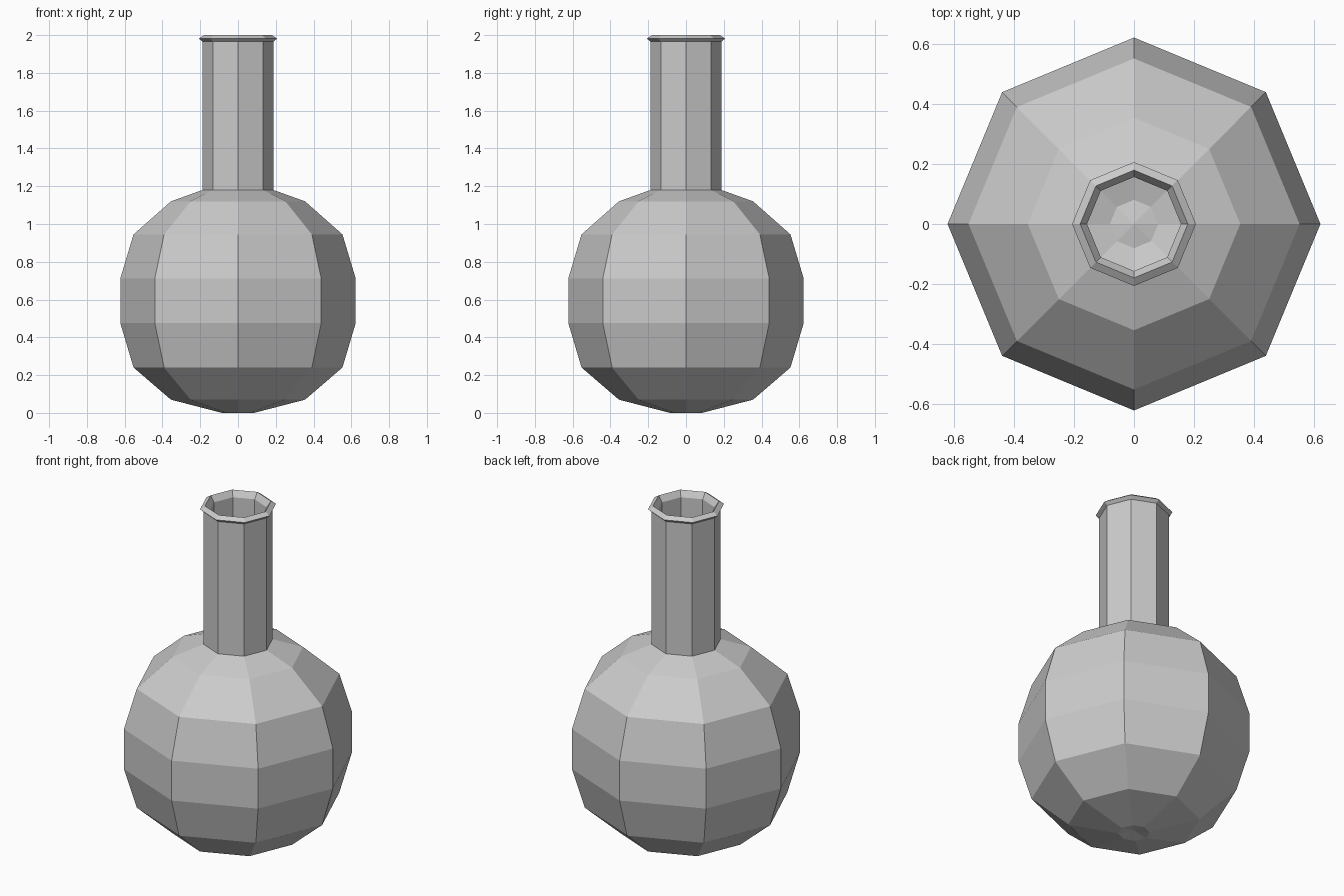
import bpy, bmesh, math

if "Cube" in bpy.data.objects:
    bpy.data.objects.remove(bpy.data.objects["Cube"])

SIDES = 8
WALL = 0.03

# bulb profile (radius, height), from raised base centre up to the shoulder
bulb = [(0.0, 0.015), (0.085, 0.0), (0.355, 0.07), (0.553, 0.24), (0.623, 0.475),
        (0.623, 0.712), (0.553, 0.945), (0.355, 1.12), (0.188, 1.18)]

# straight neck, flared lip, bevel into the mouth
neck = [(0.188, 1.965), (0.207, 1.982), (0.18, 2.0), (0.157, 1.965)]

# inner wall: the bulb shrunk about its centre, walked back down
mid = 0.594
k = 1 - WALL / 0.6
inner = [(r * k, mid + (z - mid) * k) for r, z in bulb]
inner[-1] = (0.157, inner[-1][1])
inner.reverse()


def lathe(name, profile):
    bm = bmesh.new()
    verts = [bm.verts.new((r, 0, z)) for r, z in profile]
    edges = [bm.edges.new(pair) for pair in zip(verts, verts[1:])]
    bmesh.ops.spin(bm, geom=verts + edges, cent=(0, 0, 0), axis=(0, 0, 1),
                   angle=math.tau, steps=SIDES)
    bmesh.ops.remove_doubles(bm, verts=bm.verts, dist=0.0005)
    bmesh.ops.recalc_face_normals(bm, faces=bm.faces)
    mesh = bpy.data.meshes.new(name)
    bm.to_mesh(mesh)
    bm.free()
    obj = bpy.data.objects.new(name, mesh)
    bpy.context.collection.objects.link(obj)
    return obj


# hollow flask, flat shaded
lathe("round_flask", bulb + neck + inner)
